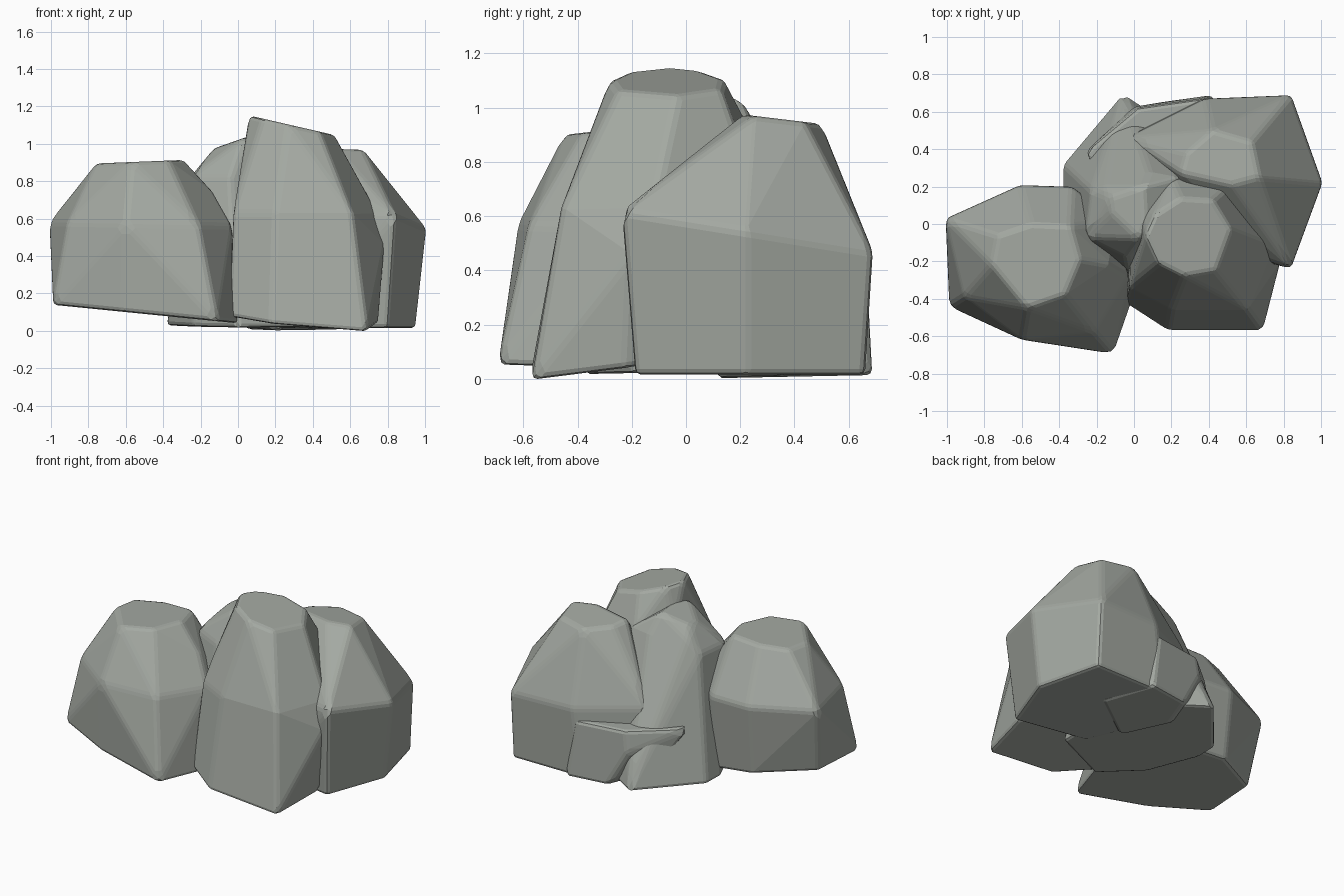
import bpy, bmesh
from math import radians

stone = bpy.data.materials.new("stone")
stone.diffuse_color = (0.37, 0.395, 0.36, 1)


def rock(name, *rings, width=0.022):
    """Chipped boulder: hull around tilted rings, each ring = ((z, dz/dx, dz/dy), [xy points])."""
    bm = bmesh.new()
    for (z, sx, sy), pts in rings:
        for x, y in pts:
            bm.verts.new((x, y, z + sx * x + sy * y))
    hull = bmesh.ops.convex_hull(bm, input=bm.verts[:])
    loose = [g for g in hull["geom_interior"] if isinstance(g, bmesh.types.BMVert)]
    bmesh.ops.delete(bm, geom=loose, context='VERTS')
    # merge nearly coplanar triangles into broad facets
    bmesh.ops.dissolve_limit(bm, angle_limit=radians(8), verts=bm.verts[:], edges=bm.edges[:])
    bmesh.ops.recalc_face_normals(bm, faces=bm.faces[:])
    mesh = bpy.data.meshes.new(name)
    bm.to_mesh(mesh)
    bm.free()
    mesh.materials.append(stone)
    ob = bpy.data.objects.new(name, mesh)
    bpy.context.collection.objects.link(ob)
    # worn edges
    bev = ob.modifiers.new("worn_edges", 'BEVEL')
    bev.width = width
    bev.segments = 2
    bev.limit_method = 'ANGLE'
    bev.angle_limit = radians(12)
    return ob


# Left boulder
rock("left_rock",
     ((0.04, -0.10, 0.0), [(-0.99, -0.44), (-0.61, -0.60), (-0.11, -0.695), (0.0, -0.38),
                           (-0.08, 0.0), (-0.33, 0.17), (-0.60, 0.16), (-0.96, -0.05)]),
     ((0.56, -0.02, 0.0), [(-1.01, 0.03), (-0.91, -0.39), (-0.60, -0.62), (-0.21, -0.58),
                           (-0.03, -0.28), (-0.10, 0.02), (-0.33, 0.20), (-0.61, 0.21)]),
     ((0.74, 0.0, 0.0), [(-0.13, -0.22)]),
     ((0.925, 0.04, 0.0), [(-0.73, -0.06), (-0.55, 0.0), (-0.34, -0.01), (-0.29, -0.19),
                           (-0.37, -0.38), (-0.57, -0.45), (-0.76, -0.22)]))

# Tall front boulder
rock("front_rock",
     ((0.13, -0.08, 0.14), [(-0.05, -0.42), (0.18, -0.57), (0.69, -0.57), (0.75, -0.22),
                            (0.62, 0.15), (0.25, 0.25), (0.02, 0.12)]),
     ((0.63, 0.0, 0.0), [(-0.03, -0.34), (0.20, -0.46), (0.61, -0.46), (0.75, -0.12),
                         (0.63, 0.12), (0.42, 0.24), (0.18, 0.26), (-0.01, 0.08)]),
     ((0.46, 0.0, 0.0), [(0.785, -0.20)]),
     ((0.90, 0.0, 0.0), [(0.02, -0.15), (0.49, 0.19), (0.20, 0.25), (0.03, 0.08)]),
     ((1.165, -0.23, 0.0), [(0.11, 0.05), (0.25, 0.14), (0.42, 0.13), (0.52, -0.03),
                            (0.44, -0.25), (0.27, -0.28), (0.13, -0.21), (0.06, -0.06)]))

# Right rear boulder, overhanging at the back
rock("right_rock",
     ((0.015, 0.0, 0.0), [(0.80, -0.19), (0.95, 0.22), (0.84, 0.66), (0.32, 0.66),
                          (0.10, 0.40), (0.30, -0.10)]),
     ((0.58, 0.0, -0.16), [(0.84, -0.24), (1.01, 0.22), (0.84, 0.69), (0.38, 0.67),
                           (-0.04, 0.46), (0.32, -0.05)]),
     ((1.0, 0.0, -0.12), [(0.25, 0.27), (0.28, 0.38), (0.42, 0.50), (0.63, 0.44),
                          (0.67, 0.25), (0.52, 0.21)]))

# Middle boulder, mostly behind the others
rock("middle_rock",
     ((0.025, 0.0, 0.02), [(-0.06, 0.70), (-0.38, 0.32), (-0.38, 0.17), (-0.24, -0.16),
                           (0.0, -0.38), (0.40, -0.20), (0.40, 0.40)]),
     ((0.82, 0.0, 0.0), [(-0.23, 0.18), (-0.26, -0.07), (-0.04, -0.18),
                         (0.30, -0.05), (0.26, 0.28)]),
     ((0.91, 0.0, 0.0), [(-0.15, 0.20), (0.08, 0.28), (0.24, 0.25)]),
     ((1.02, 0.35, 0.0), [(-0.13, 0.14), (-0.12, 0.06), (0.03, -0.08), (0.06, 0.0),
                          (0.05, 0.20)]))

# Low slab wedged under the rear boulders
rock("rear_slab",
     ((0.0, 0.0, 0.02), [(0.42, 0.69), (0.14, 0.65), (0.05, 0.40), (0.20, 0.1), (0.55, 0.35)]),
     ((0.26, 0.0, 0.0), [(0.0, 0.63), (-0.20, 0.43)]),
     ((0.40, 0.0, 0.0), [(0.36, 0.67), (0.02, 0.62), (-0.28, 0.37), (0.10, 0.1), (0.60, 0.30)]))
